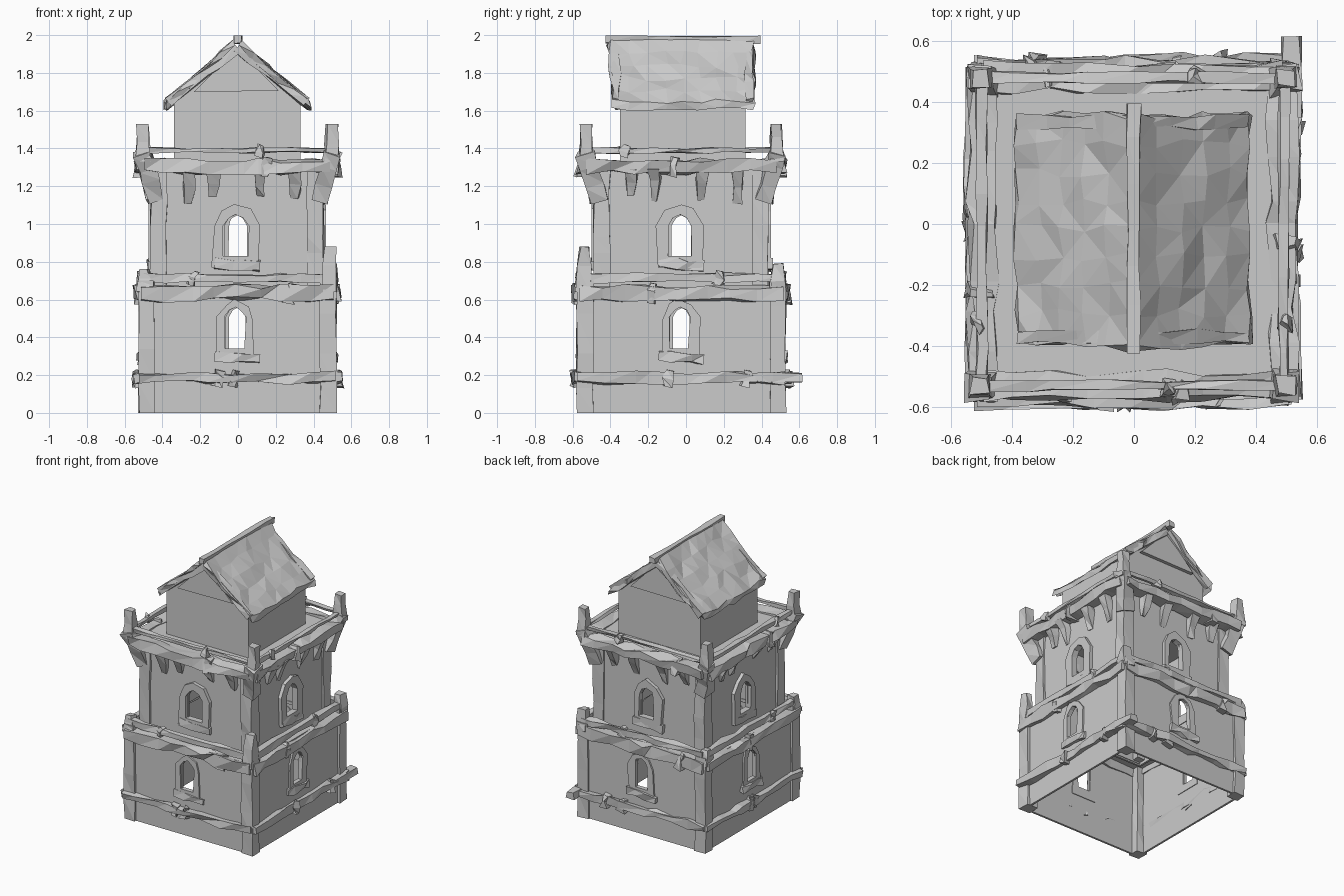
import bpy, bmesh, random
from math import pi
from mathutils import Vector as V, Matrix

if "Cube" in bpy.data.objects:
    bpy.data.objects.remove(bpy.data.objects["Cube"])

random.seed(7)
C = V((-0.004, -0.025, 0))          # tower axis
ID = Matrix.Translation(C)


def finish(bm, name):
    bmesh.ops.recalc_face_normals(bm, faces=bm.faces)
    me = bpy.data.meshes.new(name)
    bm.to_mesh(me)
    bm.free()
    bpy.context.collection.objects.link(bpy.data.objects.new(name, me))


def sides(hx, hy):
    """Matrix, half length and outward distance of each of the four sides (outward = local -y)."""
    for k in range(4):
        yield (ID @ Matrix.Rotation(k * pi / 2, 4, 'Z'),) + ((hy, hx) if k % 2 else (hx, hy))


def prism(bm, loops, y0, y1, M):
    """Outline (with optional hole) in x,z extruded from y0 to y1."""
    new = []
    for lp in loops:
        vs = [bm.verts.new(M @ V((x, y0, z))) for x, z in lp]
        new += [bm.edges.new((vs[i], vs[i - 1])) for i in range(len(vs))]
    res = bmesh.ops.triangle_fill(bm, edges=new, use_beauty=True, normal=M.to_3x3() @ V((0, -1, 0)))
    fs = [g for g in res['geom'] if isinstance(g, bmesh.types.BMFace)]
    ext = bmesh.ops.extrude_face_region(bm, geom=fs, use_keep_orig=True)
    vs = [g for g in ext['geom'] if isinstance(g, bmesh.types.BMVert)]
    bmesh.ops.translate(bm, verts=vs, vec=M.to_3x3() @ V((0, y1 - y0, 0)))


def beam(bm, a, b, w, h, n=5, j=0.01, M=ID, taper=1.0):
    """Rough hewn beam from a to b with jittered, triangulated cross-sections."""
    a, b = V(a), V(b)
    d = (b - a).normalized()
    s = d.cross(V((0, 0, 1)) if abs(d.z) < 0.8 else V((0, 1, 0))).normalized()
    u = s.cross(d)
    rings = []
    for i in range(n + 1):
        t = i / n
        if 0 < i < n:
            t += random.uniform(-0.3, 0.3) / n
        k = 1 + (taper - 1) * t
        p = a.lerp(b, t)
        rings.append([bm.verts.new(M @ (p + s * (sx * w * k / 2 + random.uniform(-j, j))
                                        + u * (su * h * k / 2 + random.uniform(-j, j))))
                      for sx, su in ((-1, -1), (1, -1), (1, 1), (-1, 1))])
    for r, q in zip(rings, rings[1:]):
        for i in range(4):
            bm.faces.new((r[i - 1], r[i], q[i]))
            bm.faces.new((r[i - 1], q[i], q[i - 1]))
    bm.faces.new(rings[0][::-1])
    bm.faces.new(rings[-1])


def arch(w, z0, z1):
    return [(x - 0.008, z) for x, z in ((-w, z0), (w, z0), (w, z1 - w), (0.6 * w, z1 - 0.3 * w),
                                        (0, z1), (-0.6 * w, z1 - 0.3 * w), (-w, z1 - w))]


def rect(w, z0, z1):
    return [(-w, z0), (w, z0), (w, z1), (-w, z1)]


# Two hollow storeys: walls with window openings, frames and sills
for name, hx, hy, z0, z1, win, frame, out in (
        ("lower", 0.505, 0.535, 0, 0.66, (0.052, 0.34, 0.56), (0.10, 0.28, 0.60), 0.012),
        ("upper", 0.445, 0.45, 0.64, 1.32, (0.06, 0.83, 1.05), (0.115, 0.76, 1.11), 0.025)):
    wall, trim = bmesh.new(), bmesh.new()
    for M, L, D in sides(hx, hy):
        prism(wall, [rect(L, z0, z1), arch(*win)], -D, -D + 0.015, M)
        inner = [(x + random.uniform(-.01, .01), z) for x, z in arch(*win)]
        outer = [(x + random.uniform(-.015, .015), z + random.uniform(-.01, .01)) for x, z in arch(*frame)]
        prism(trim, [outer, inner], -D - out, -D + 0.02, M)
        beam(trim, (-0.12, -D - out / 2, win[1] - 0.035), (0.12, -D - out / 2, win[1] - 0.055),
             0.03, 0.05, 3, 0.01, M)
    finish(wall, name + "_walls")
    finish(trim, name + "_window_frames")

# Ledge between the storeys and the floor of the top platform
ledge = bmesh.new()
for M, L, D in sides(0.505, 0.535):
    prism(ledge, [rect(L, 0.65, 0.665)], -D, -0.43, M)
finish(ledge, "ledge")
floor = bmesh.new()
prism(floor, [rect(0.50, 1.295, 1.325)], -0.51, 0.51, ID)
finish(floor, "platform_floor")

# Horizontal bands: half sizes, height, beam width and height, roughness, lumps
for name, hx, hy, z, w, h, j, lumps in (
        ("base_band", 0.52, 0.55, 0.185, 0.05, 0.05, 0.014, 2),
        ("ledge_band", 0.51, 0.54, 0.635, 0.06, 0.07, 0.016, 1),
        ("ledge_rail", 0.495, 0.525, 0.715, 0.04, 0.04, 0.01, 1),
        ("platform_band", 0.49, 0.505, 1.305, 0.085, 0.065, 0.016, 1),
        ("platform_rail", 0.495, 0.505, 1.39, 0.03, 0.025, 0.007, 1)):
    bm = bmesh.new()
    for M, L, D in sides(hx, hy):
        beam(bm, (-L, -D, z), (L, -D, z), w, h, 8, j, M)
        for _ in range(lumps):
            x = random.uniform(-0.35, 0.35)
            beam(bm, (x, -D - 0.005, z - h / 2 - 0.02), (x + 0.02, -D - 0.01, z + h / 2 + 0.015),
                 0.05, w + 0.01, 2, 0.016, M, taper=0.6)
    finish(bm, name)

# One base beam runs past the back right corner
bm = bmesh.new()
beam(bm, (0.525, 0.35, 0.185), (0.52, 0.64, 0.185), 0.06, 0.05, 2, 0.006)
finish(bm, "beam_end")

# Corner posts of both storeys, and flared posts of the platform
low, up, flare = bmesh.new(), bmesh.new(), bmesh.new()
for sx, sy, tip in ((-1, -1, 0.76), (1, -1, 0.88), (1, 1, 0.79), (-1, 1, 0.75)):
    x, y = sx * 0.48, sy * 0.51
    beam(low, (x, y, 0), (x, y, 0.70), 0.085, 0.085, 4, 0.006)
    beam(low, (x + sx * .01, y + sy * .01, 0.64), (x + sx * .015, y, tip), 0.085, 0.085, 2, 0.01, taper=0.6)
    beam(up, (sx * 0.415, sy * 0.42, 0.66), (sx * 0.415, sy * 0.42, 1.3), 0.085, 0.085, 4, 0.006)
    beam(flare, (sx * 0.43, sy * 0.435, 1.13), (sx * 0.505, sy * 0.51, 1.38), 0.085, 0.085, 3, 0.012)
    beam(flare, (sx * 0.50, sy * 0.505, 1.33), (sx * 0.50, sy * 0.505, 1.53), 0.075, 0.075, 2, 0.008, taper=0.75)
finish(low, "lower_corner_posts")
finish(up, "upper_corner_posts")
finish(flare, "platform_corner_posts")

# Brackets carrying the platform
bm = bmesh.new()
for M, L, D in sides(0.445, 0.45):
    for x in (-0.27, -0.13, 0.11, 0.29):
        x += random.uniform(-0.02, 0.02)
        beam(bm, (x, -D + 0.01, 1.12 + random.uniform(-0.01, 0.05)), (x, -D - 0.05, 1.3),
             0.04, 0.04, 2, 0.01, M, taper=1.6)
finish(bm, "platform_brackets")

# Top hut with gables, and the boarded gable tops in front of them
bm = bmesh.new()
prism(bm, [[(-0.335, 1.3), (0.335, 1.3), (0.335, 1.65), (0, 1.93), (-0.335, 1.65)]], -0.325, 0.34, ID)
finish(bm, "hut_walls")
bm = bmesh.new()
for y in (-0.35, 0.335):
    prism(bm, [[(-0.23, 1.70), (0.22, 1.705), (0, 1.93)]], y, y + 0.03, ID)
finish(bm, "gable_panels")

# Rough roof slopes: jittered grid given thickness
bm = bmesh.new()
NX, NY = 5, 8
R = lambda a: random.uniform(-a, a)
for s in (-1, 1):
    layers = []
    for dz in (0, -0.04):
        g = []
        for i in range(NX + 1):
            t = i / NX
            row = []
            for k in range(NY + 1):
                y = -0.36 + 0.74 * k / NY + R(0.018) - 0.02 * (1 - t) * (k == 0)
                z = 1.985 - 0.335 * t - 0.06 * t * (1 - t) + dz + (R(0.012) if i else 0)
                row.append(bm.verts.new(ID @ V((s * (0.012 + 0.37 * t) + (R(0.012) if i else 0), y, z))))
            g.append(row)
        for i in range(NX):
            for k in range(NY):
                bm.faces.new((g[i][k], g[i + 1][k], g[i + 1][k + 1], g[i][k + 1]))
        layers.append(g)
    rims = [[g[i][0] for i in range(NX + 1)] + [g[NX][k] for k in range(1, NY + 1)]
            + [g[i][NY] for i in range(NX - 1, -1, -1)] for g in layers]
    for i in range(len(rims[0]) - 1):
        bm.faces.new((rims[0][i], rims[0][i + 1], rims[1][i + 1], rims[1][i]))
bmesh.ops.triangulate(bm, faces=bm.faces)
finish(bm, "roof")

# Ridge log and gable boards
bm = bmesh.new()
beam(bm, (0.004, -0.40, 1.977), (0.004, 0.42, 1.975), 0.04, 0.036, 6, 0.005)
finish(bm, "ridge_log")
bm = bmesh.new()
for y in (-0.345, 0.36):
    for s in (-1, 1):
        beam(bm, (s * 0.365, y, 1.645), (0, y, 1.935), 0.04, 0.05, 4, 0.008)
finish(bm, "gable_boards")
